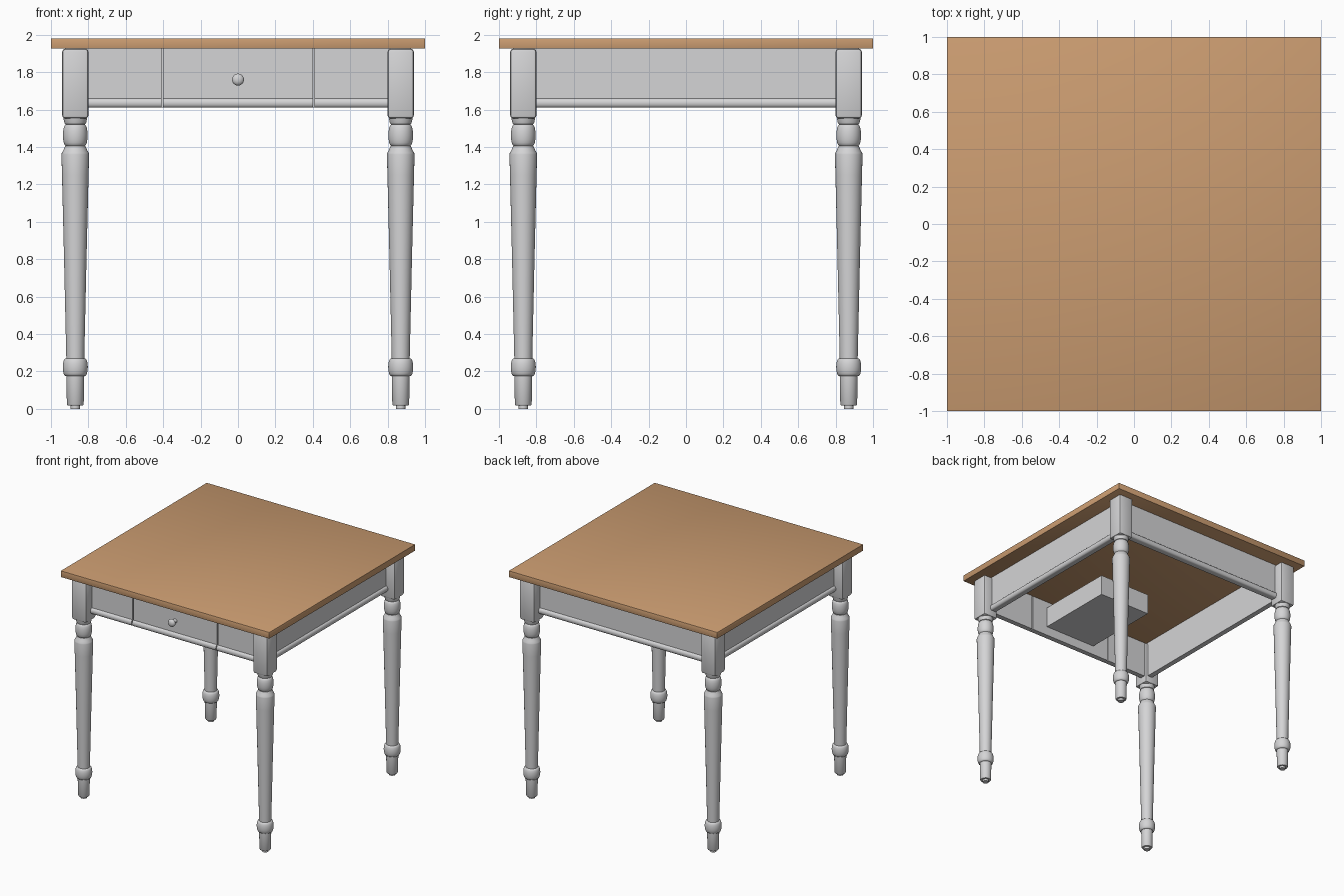
import bpy, bmesh, math
from mathutils import Matrix, Vector

if "Cube" in bpy.data.objects:
    bpy.data.objects.remove(bpy.data.objects["Cube"])


def material(name, rgb):
    m = bpy.data.materials.new(name)
    m.diffuse_color = (*rgb, 1)
    m.use_nodes = True
    m.node_tree.nodes["Principled BSDF"].inputs["Base Color"].default_value = m.diffuse_color
    return m


GREY = material("grey paint", (0.66, 0.66, 0.67))
WOOD = material("tan wood", (0.60, 0.335, 0.165))


def finish(name, bm, mat, smooth=True):
    bmesh.ops.recalc_face_normals(bm, faces=bm.faces)
    me = bpy.data.meshes.new(name)
    bm.to_mesh(me)
    bm.free()
    me.materials.append(mat)
    ob = bpy.data.objects.new(name, me)
    bpy.context.collection.objects.link(ob)
    if smooth:
        bpy.ops.object.select_all(action='DESELECT')
        ob.select_set(True)
        bpy.context.view_layer.objects.active = ob
        bpy.ops.object.shade_smooth_by_angle(angle=math.radians(35))
    return ob


def add_box(bm, lo, hi, bevel=0.0):
    lo, hi = Vector(lo), Vector(hi)
    mat = Matrix.Translation((lo + hi) / 2) @ Matrix.Diagonal((*(hi - lo), 1))
    verts = bmesh.ops.create_cube(bm, size=1, matrix=mat)["verts"]
    if bevel:
        edges = list({e for v in verts for e in v.link_edges})
        bmesh.ops.bevel(bm, geom=edges, offset=bevel, segments=2,
                        profile=0.5, affect='EDGES')


def add_lathe(bm, profile, steps=32):
    # spins (radius, height) points about z; end points have radius 0
    vs = [bm.verts.new((r, 0, z)) for r, z in profile]
    es = [bm.edges.new(p) for p in zip(vs, vs[1:])]
    bmesh.ops.spin(bm, geom=vs + es, cent=(0, 0, 0), axis=(0, 0, 1),
                   angle=math.tau, steps=steps, use_merge=True)
    bmesh.ops.remove_doubles(bm, verts=bm.verts, dist=1e-5)


def bead(r_end, r_max, z0, z1, n=8):
    # bulging ring between two heights
    return [(r_end + (r_max - r_end) * math.sin(math.pi * i / n),
             (z0 + z1) / 2 - (z1 - z0) / 2 * math.cos(math.pi * i / n))
            for i in range(n + 1)]


# tabletop
bm = bmesh.new()
add_box(bm, (-1, -1, 1.925), (1, 1, 1.98), 0.003)
finish("tabletop", bm, WOOD)

# turned legs with square blocks on top
bm = bmesh.new()
profile = [(0, 0), (0.025, 0), (0.025, 0.018), (0.041, 0.018), (0.045, 0.025),
           (0.048, 0.175)]
profile += bead(0.052, 0.067, 0.175, 0.27)
profile += [(0.048, 0.27), (0.060, 0.80), (0.071, 1.25), (0.074, 1.36),
            (0.072, 1.368), (0.064, 1.382), (0.054, 1.405)]
profile += bead(0.050, 0.066, 1.405, 1.52)
profile += [(0.055, 1.522), (0.060, 1.535), (0.064, 1.56), (0, 1.56)]
add_lathe(bm, profile)
add_box(bm, (-0.07, -0.07, 1.552), (0.07, 0.07, 1.925), 0.016)
leg = finish("front_right_leg", bm, GREY)
leg.location = (0.87, -0.87, 0)
for name, sx, sy in (("front_left_leg", -1, -1), ("back_left_leg", -1, 1),
                     ("back_right_leg", 1, 1)):
    ob = bpy.data.objects.new(name, leg.data)
    ob.location = (sx * 0.87, sy * 0.87, 0)
    bpy.context.collection.objects.link(ob)

# apron section: flat board with a rounded moulding along the bottom
OUT, INN = -0.86, -0.82
SECTION = [(INN, 1.925), (OUT, 1.925), (OUT, 1.66)]
SECTION += [(OUT - 0.018 * math.sin(a), 1.635 + 0.025 * math.cos(a))
            for a in (math.pi * i / 8 for i in range(1, 9))]
SECTION += [(INN, 1.61)]


def rail(name, x0, x1, quarter=0):
    bm = bmesh.new()
    face = bm.faces.new([bm.verts.new((x0, y, z)) for y, z in SECTION])
    ext = bmesh.ops.extrude_face_region(bm, geom=[face])["geom"]
    bmesh.ops.translate(bm, vec=(x1 - x0, 0, 0),
                        verts=[g for g in ext if isinstance(g, bmesh.types.BMVert)])
    bm.transform(Matrix.Rotation(quarter * math.pi / 2, 4, 'Z'))
    return finish(name, bm, GREY)


rail("right_apron", -0.81, 0.81, 1)
rail("back_apron", -0.81, 0.81, 2)
rail("left_apron", -0.81, 0.81, 3)
rail("front_apron_left", -0.81, -0.409)
rail("front_apron_right", 0.409, 0.81)
rail("drawer_front", -0.401, 0.401)

# open drawer box behind the front
bm = bmesh.new()
add_box(bm, (-0.25, -0.82, 1.69), (0.25, -0.12, 1.705))
for s in (-1, 1):
    x0, x1 = sorted((s * 0.25, s * 0.235))
    add_box(bm, (x0, -0.82, 1.705), (x1, -0.12, 1.87))
add_box(bm, (-0.235, -0.135, 1.705), (0.235, -0.12, 1.87))
finish("drawer_box", bm, GREY, smooth=False)

# drawer knob
bm = bmesh.new()
add_lathe(bm, [(0, 0), (0.018, 0), (0.014, 0.025), (0.024, 0.032), (0.032, 0.042),
               (0.032, 0.052), (0.025, 0.062), (0.012, 0.067), (0, 0.068)], 24)
bm.transform(Matrix.Translation((0, OUT, 1.76)) @ Matrix.Rotation(math.pi / 2, 4, 'X'))
finish("drawer_knob", bm, GREY)
